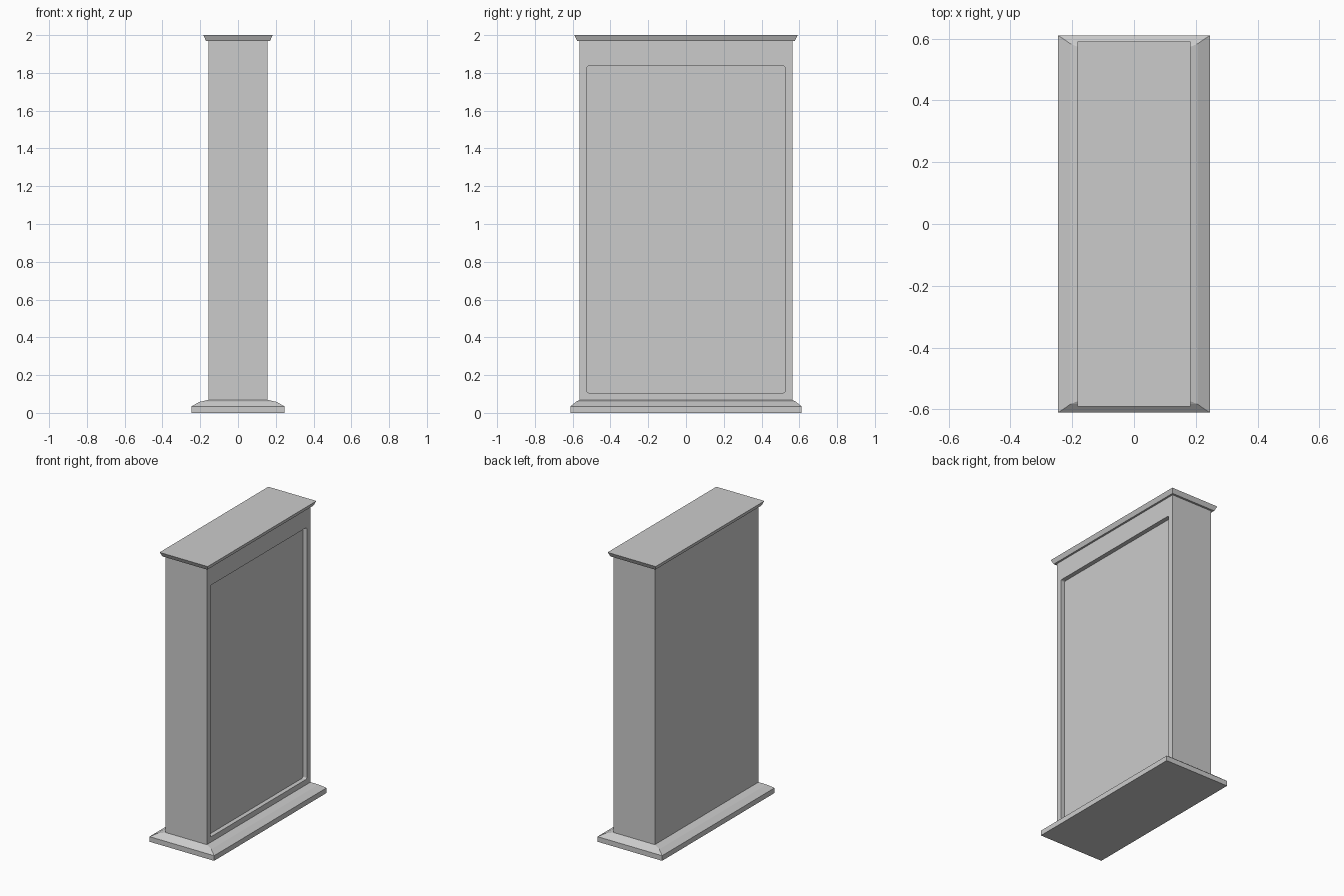
import bpy, bmesh

if "Cube" in bpy.data.objects:
    bpy.data.objects.remove(bpy.data.objects["Cube"])


def loft(name, sections):
    """Closed solid through stacked rectangles given as (half_x, half_y, z)."""
    bm = bmesh.new()
    rings = [[bm.verts.new((sx * hx, sy * hy, z))
              for sx, sy in ((-1, -1), (1, -1), (1, 1), (-1, 1))]
             for hx, hy, z in sections]
    bm.faces.new(rings[0][::-1])
    bm.faces.new(rings[-1])
    for low, high in zip(rings, rings[1:]):
        for i in range(4):
            j = (i + 1) % 4
            bm.faces.new((low[i], low[j], high[j], high[i]))
    mesh = bpy.data.meshes.new(name)
    bm.to_mesh(mesh)
    bm.free()
    obj = bpy.data.objects.new(name, mesh)
    bpy.context.collection.objects.link(obj)
    return obj


BODY_X, BODY_Y = 0.157, 0.563
RECESS = 0.03

# Plinth with a softly curved sloping top
loft("plinth", [(0.246, 0.611, 0), (0.246, 0.611, 0.035),
                (0.205, 0.583, 0.058), (BODY_X, BODY_Y, 0.069)])

# Main slab
body = loft("body", [(BODY_X, BODY_Y, 0.069), (BODY_X, BODY_Y, 1.97)])

# Flared cap
loft("cap", [(0.170, 0.577, 1.97), (0.183, 0.591, 2.0)])

# Recessed panel on the right side, with slightly rounded corners
cutter = loft("panel_cutter", [(0.1, 0.524, 0.106), (0.1, 0.524, 1.837)])
cutter.location.x = BODY_X - RECESS + 0.1
bm = bmesh.new()
bm.from_mesh(cutter.data)
corners = [e for e in bm.edges
           if abs(e.verts[0].co.x - e.verts[1].co.x) > 0.1]
bmesh.ops.bevel(bm, geom=corners, offset=0.01, segments=3,
                profile=0.5, affect='EDGES')
bm.to_mesh(cutter.data)
bm.free()
cutter.hide_render = True
cutter.display_type = 'WIRE'

cut = body.modifiers.new("panel_recess", 'BOOLEAN')
cut.operation = 'DIFFERENCE'
cut.solver = 'EXACT'
cut.object = cutter
